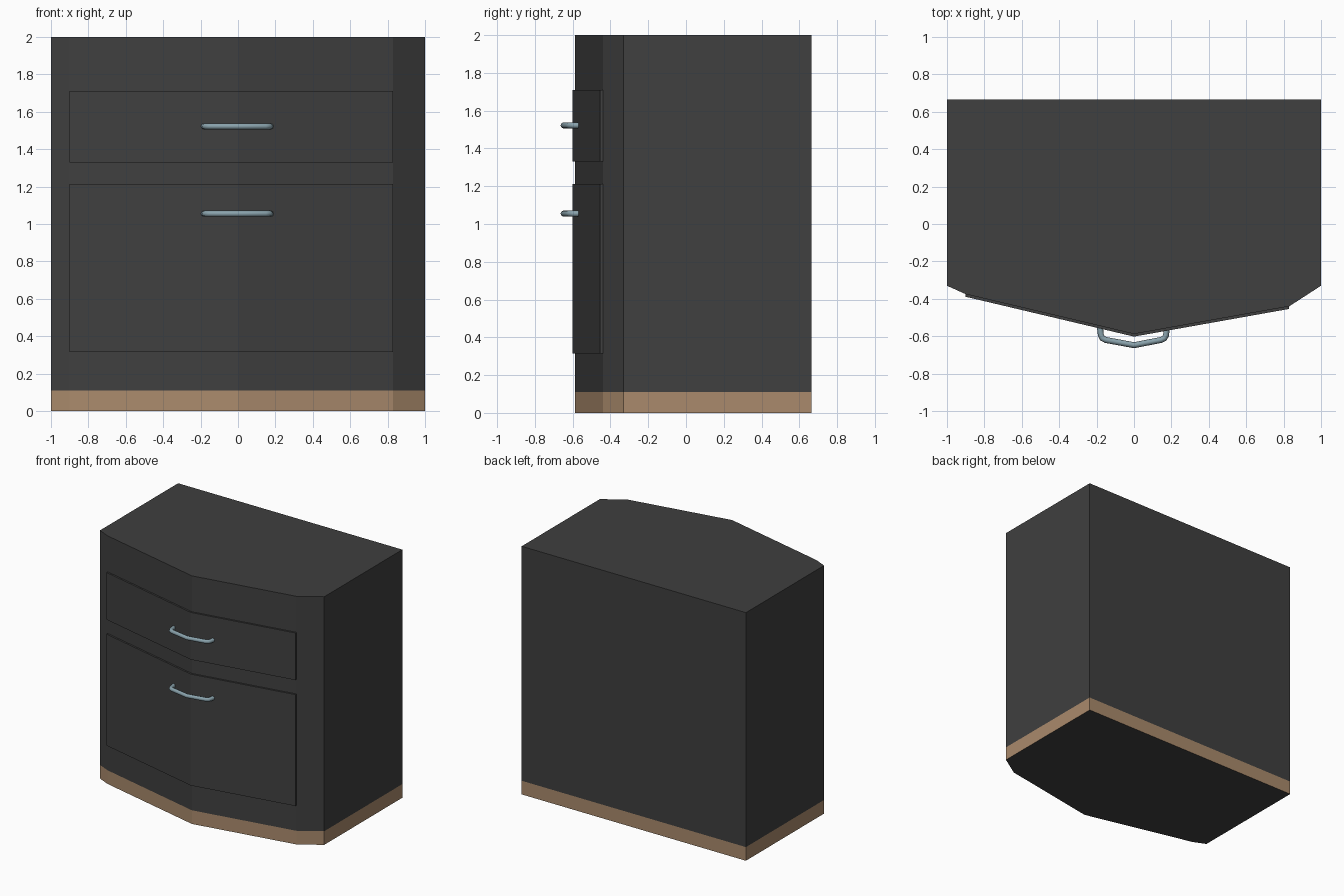
import bpy, bmesh
from mathutils import Vector

if "Cube" in bpy.data.objects:
    bpy.data.objects.remove(bpy.data.objects["Cube"])


def material(name, rgb):
    m = bpy.data.materials.new(name)
    m.diffuse_color = (*rgb, 1)
    m.use_nodes = True
    m.node_tree.nodes["Principled BSDF"].inputs["Base Color"].default_value = m.diffuse_color
    return m


CHARCOAL = material("charcoal", (0.05, 0.05, 0.05))
TAN = material("tan_wood", (0.40, 0.255, 0.15))
STEEL = material("blue_grey_metal", (0.25, 0.36, 0.41))


def finish(name, bm, *mats):
    bmesh.ops.recalc_face_normals(bm, faces=bm.faces)
    me = bpy.data.meshes.new(name)
    bm.to_mesh(me)
    bm.free()
    for m in mats:
        me.materials.append(m)
    ob = bpy.data.objects.new(name, me)
    bpy.context.collection.objects.link(ob)
    return ob


def prism(name, outline, levels, *mats):
    """Stack an outline through the given heights; lowest band takes slot 1 if present."""
    bm = bmesh.new()
    rings = [[bm.verts.new((x, y, z)) for x, y in outline] for z in levels]
    n = len(outline)
    for k in range(len(levels) - 1):
        a, b = rings[k], rings[k + 1]
        for i in range(n):
            j = (i + 1) % n
            f = bm.faces.new((a[i], a[j], b[j], b[i]))
            f.material_index = 1 if len(mats) > 1 and k == 0 else 0
    bm.faces.new(rings[0])
    bm.faces.new(rings[-1])
    return finish(name, bm, *mats)


# cabinet body with tan plinth band
front = [(-0.9, -0.375), (0, -0.588), (0.83, -0.44)]
prism("cabinet_body", [(-1, 0.665), (-1, -0.33), *front, (1, -0.33), (1, 0.665)],
      [0, 0.11, 2], CHARCOAL, TAN)

# thin bowed drawer and door fronts
plate = [(x, y - 0.014) for x, y in front] + [(x, y + 0.005) for x, y in reversed(front)]
prism("drawer_front", plate, [1.33, 1.71], CHARCOAL)
prism("door_front", plate, [0.315, 1.213], CHARCOAL)


# bent bar handles
def handle(name, z, r=0.016):
    cu = bpy.data.curves.new(name, "CURVE")
    cu.dimensions = "3D"
    cu.bevel_depth = r
    cu.bevel_resolution = 2
    cu.use_fill_caps = True
    half = [(0.176, -0.555), (0.171, -0.595), (0.163, -0.611), (0.145, -0.62)]
    pts = [(-x - 0.006, y) for x, y in half] + [(0, -0.648)] + half[::-1]
    s = cu.splines.new("POLY")
    s.points.add(len(pts) - 1)
    for p, (x, y) in zip(s.points, pts):
        p.co = (x, y, z, 1)
    cu.materials.append(STEEL)
    ob = bpy.data.objects.new(name, cu)
    bpy.context.collection.objects.link(ob)


handle("drawer_handle", 1.522)
handle("door_handle", 1.055)
